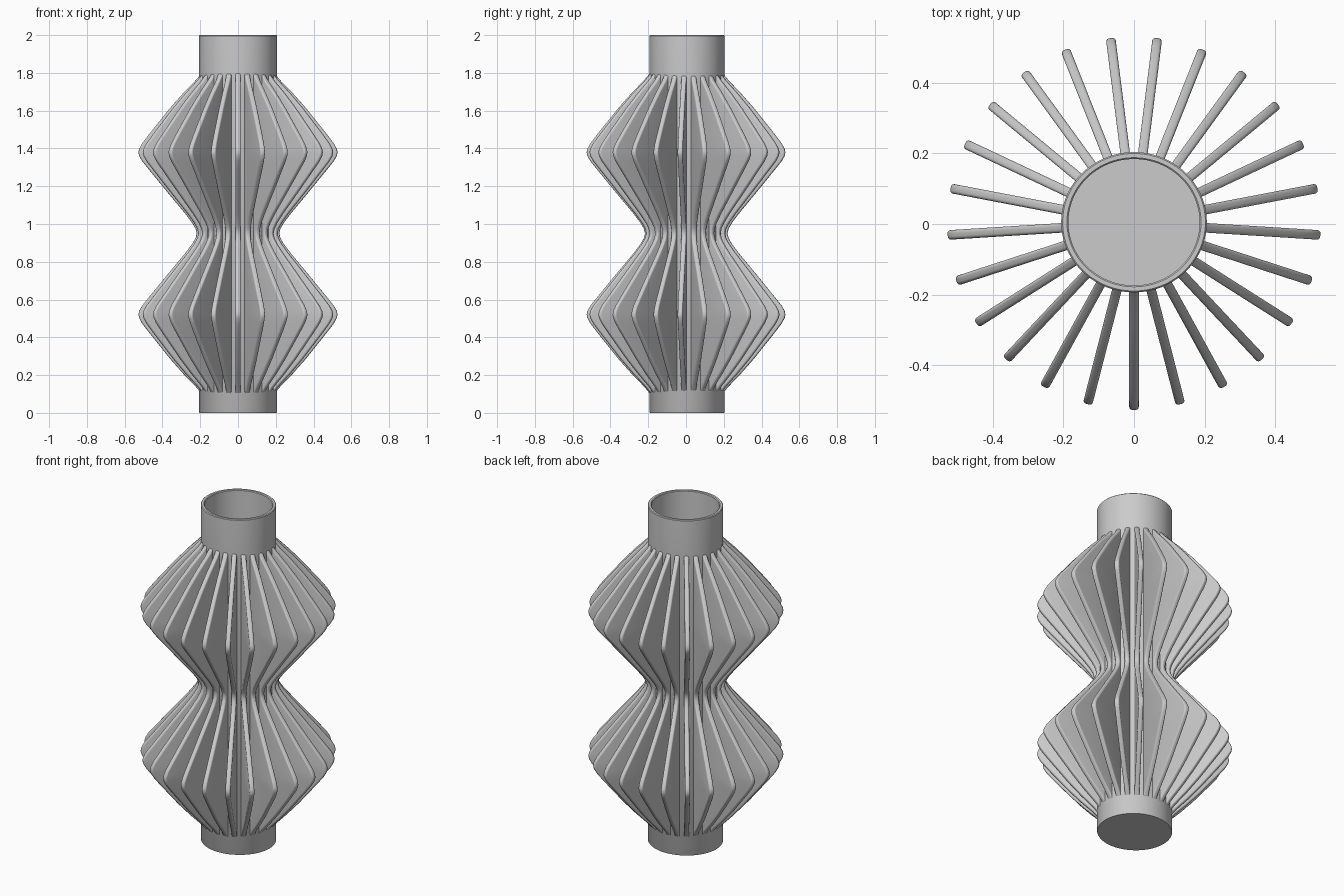
import bpy, bmesh, math
from mathutils import Vector

if "Cube" in bpy.data.objects:
    bpy.data.objects.remove(bpy.data.objects["Cube"])

FINS = 25
HALF_W = 0.0135
ROUND = 0.009
ROOT = 0.19
MID_Z = 0.95


def make_object(name, bm):
    bmesh.ops.recalc_face_normals(bm, faces=bm.faces)
    mesh = bpy.data.meshes.new(name)
    bm.to_mesh(mesh)
    bm.free()
    ob = bpy.data.objects.new(name, mesh)
    bpy.context.collection.objects.link(ob)
    bpy.context.view_layer.objects.active = ob
    ob.select_set(True)
    bpy.ops.object.shade_smooth_by_angle(angle=math.radians(35))
    ob.select_set(False)
    return ob


# Hollow tube: lathe with a closed floor and slightly softened rim
def make_tube():
    prof = [(0.2, 0), (0.202, 0.003), (0.202, 1.996), (0.198, 2.0),
            (0.186, 2.0), (0.182, 1.996), (0.182, 0.02)]
    n = 96
    bm = bmesh.new()
    rings = []
    for r, z in prof:
        rings.append([bm.verts.new((1.02 * r * math.cos(2 * math.pi * i / n),
                                    0.982 * r * math.sin(2 * math.pi * i / n) + 0.005, z))
                      for i in range(n)])
    for a, b in zip(rings, rings[1:]):
        for i in range(n):
            j = (i + 1) % n
            bm.faces.new((a[i], a[j], b[j], b[i]))
    bm.faces.new(rings[0])
    bm.faces.new(rings[-1])
    return make_object("tube_body", bm)


# Outer edge of a fin, upper lobe, mirrored below the waist
upper = [(0.19, 1.802), (0.225, 1.76), (0.29, 1.693), (0.36, 1.614), (0.47, 1.477),
         (0.508, 1.427), (0.524, 1.398), (0.528, 1.38), (0.524, 1.36),
         (0.508, 1.332), (0.47, 1.285), (0.37, 1.163), (0.28, 1.055),
         (0.243, 1.006), (0.225, 0.975), (0.219, 0.95)]
profile = upper + [(r, 2 * MID_Z - z) for r, z in reversed(upper[:-1])]


# Fins: rounded-edge section swept along the profile, repeated around the axis
def make_fins():
    q = [i * math.pi / 8 for i in range(5)]
    half = [(ROUND * (1 - math.cos(a)), HALF_W - ROUND + ROUND * math.sin(a)) for a in q]
    section = [(d, -w) for d, w in reversed(half)] + half
    pts = [Vector(p) for p in profile]
    rows = []
    for i, p in enumerate(pts):
        t = (pts[min(i + 1, len(pts) - 1)] - pts[max(i - 1, 0)]).normalized()
        inward = Vector((t.y, -t.x))
        if inward.x > 0:
            inward = -inward
        row = [(ROOT, -HALF_W, p.y)]
        for d, w in section:
            s = p + inward * d
            row.append((max(s.x, ROOT), w, s.y))
        row.append((ROOT, HALF_W, p.y))
        rows.append(row)
    bm = bmesh.new()
    for k in range(FINS):
        a = -math.pi / 2 + 2 * math.pi * k / FINS
        c, s = math.cos(a), math.sin(a)
        grid = [[bm.verts.new((r * c - w * s, r * s + w * c + 0.002, z))
                 for r, w, z in row] for row in rows]
        for g, h in zip(grid, grid[1:]):
            for i in range(len(g)):
                j = (i + 1) % len(g)
                bm.faces.new((g[i], g[j], h[j], h[i]))
    bmesh.ops.remove_doubles(bm, verts=bm.verts, dist=1e-5)
    return make_object("radial_fins", bm)


make_tube()
make_fins()
